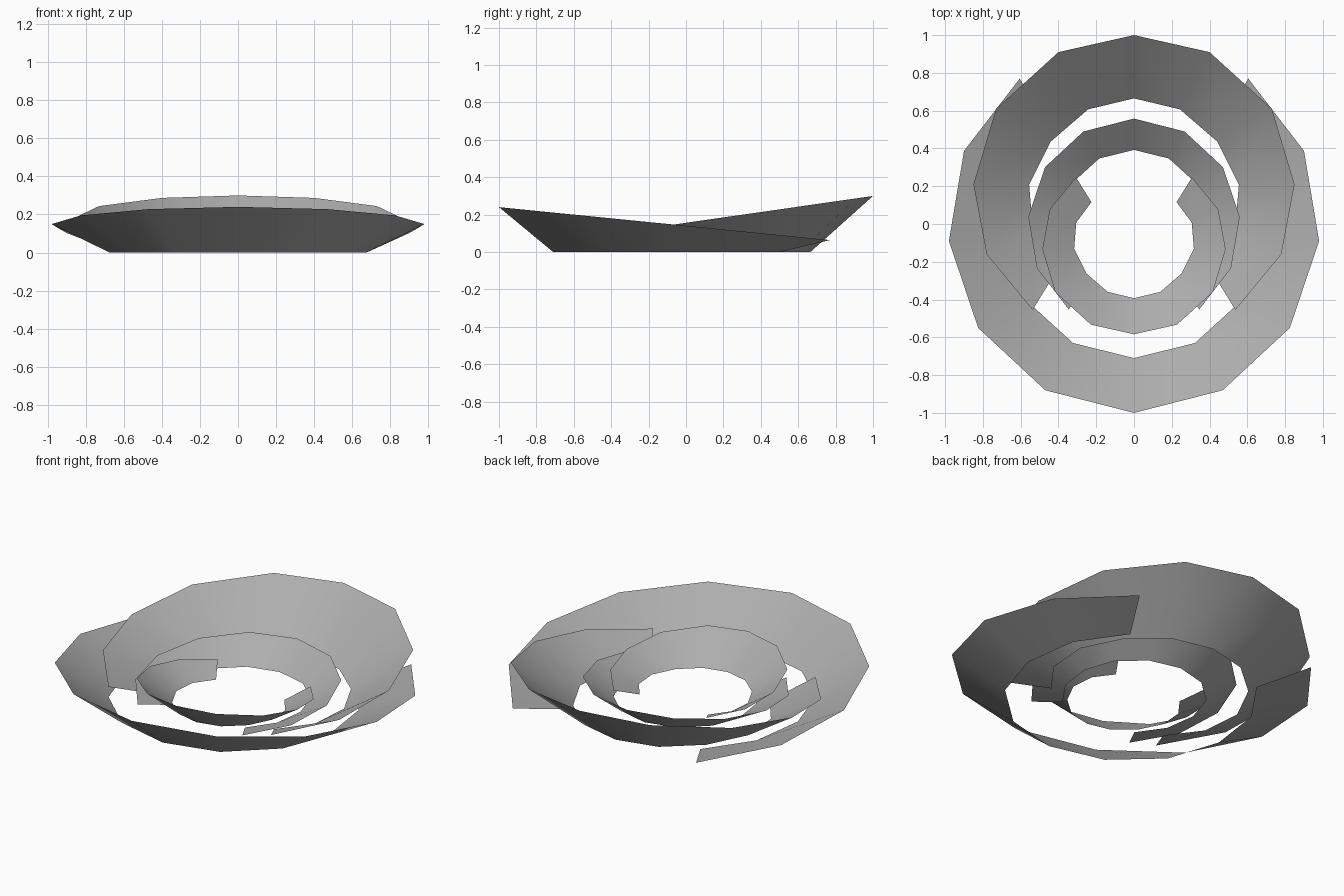
import bpy
import math

if "Cube" in bpy.data.objects:
    bpy.data.objects.remove(bpy.data.objects["Cube"])

# Dark grey finish shared by all petals
grey = bpy.data.materials.new("dark_grey")
grey.diffuse_color = (.42, .42, .42, 1)
grey.use_nodes = True
grey.node_tree.nodes["Principled BSDF"].inputs["Base Color"].default_value = grey.diffuse_color

def make_petal(name, outer, inner, rim_z, slope, sign):
    """Flaring half-ring strip: half profile (centre to tip) mirrored across x."""
    def mirrored(points):
        return [(-x, y) for x, y in reversed(points[1:])] + points
    out, inn = mirrored(outer), mirrored(inner)
    n = len(out)
    y0 = outer[0][1]
    verts = [(x, y, 0.0) for x, y in inn]
    # rim slopes down evenly from the centre of the petal to its tips
    verts += [(x, y, rim_z - slope * abs(y - y0)) for x, y in out]
    faces = []
    for i in range(n - 1):
        f = (i, i + 1, n + i + 1, n + i)
        faces.append(f if sign > 0 else f[::-1])
    mesh = bpy.data.meshes.new(name)
    mesh.from_pydata(verts, [], faces)
    mesh.materials.append(grey)
    mesh.shade_smooth()
    obj = bpy.data.objects.new(name, mesh)
    bpy.context.collection.objects.link(obj)
    return obj

# Outer petals
back = make_petal(
    "outer_back_petal",
    [(0, 1.0), (.40, .91), (.73, .61), (.85, .21), (.78, -.16), (.537, -.455)],
    [(0, .665), (.243, .607), (.44, .437), (.555, .207), (.535, -.037), (.395, -.225)],
    .30, .1435, -1)
front = make_petal(
    "outer_front_petal",
    [(0, -1.0), (.47, -.88), (.825, -.55), (.98, -.09), (.90, .387), (.605, .77)],
    [(0, -.71), (.323, -.63), (.575, -.40), (.675, -.09), (.63, .235), (.445, .50)],
    .24, .0994, 1)

# Inner petals: smaller copies turned half a circle
for name, src in (("inner_front_petal", back), ("inner_back_petal", front)):
    obj = bpy.data.objects.new(name, src.data)
    obj.scale = (.571, .571, .571)
    obj.rotation_euler = (0, 0, math.pi)
    obj.location = (0, -.013, 0)
    bpy.context.collection.objects.link(obj)
